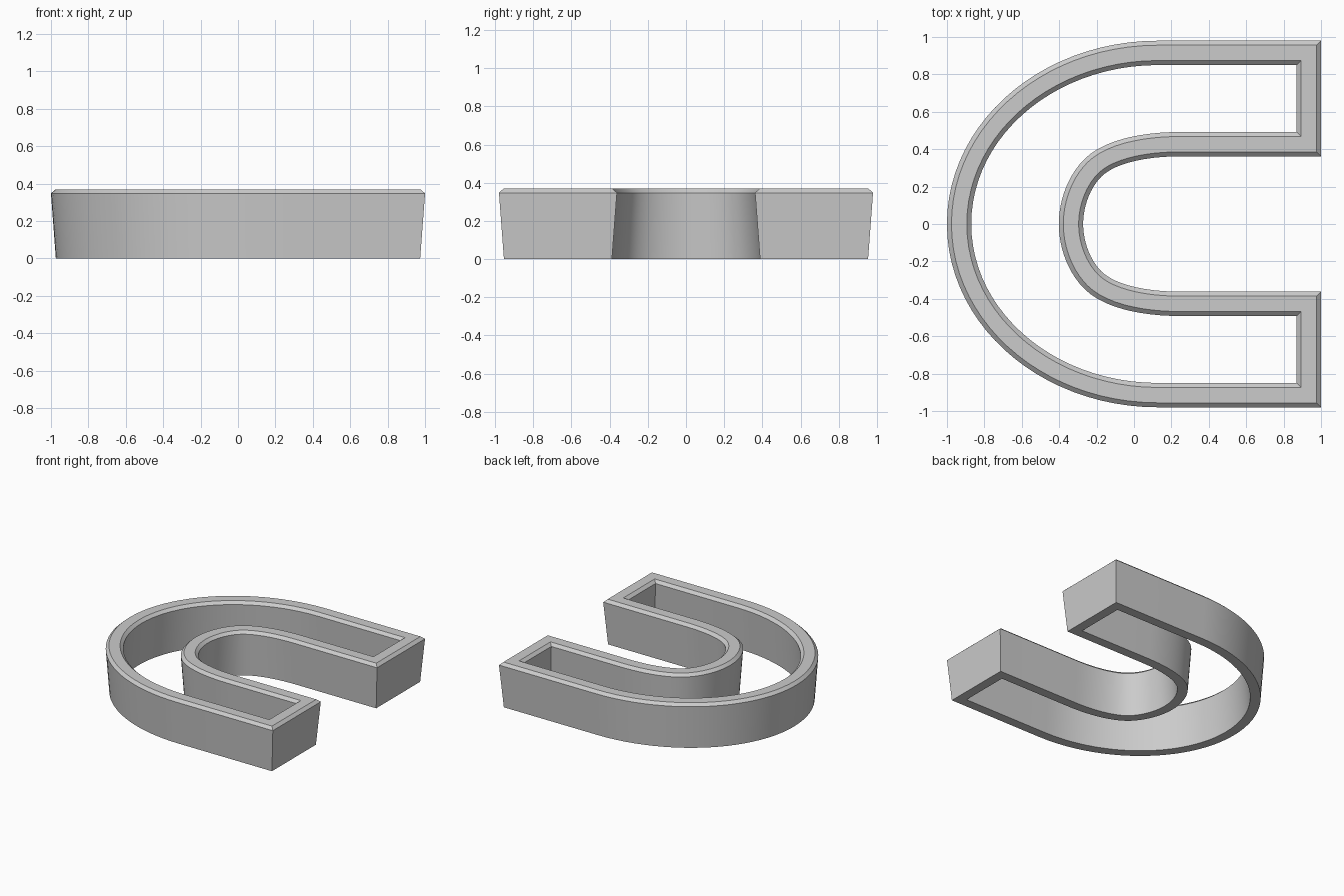
import bpy, bmesh
from mathutils import Vector
from mathutils.geometry import interpolate_bezier

if "Cube" in bpy.data.objects:
    bpy.data.objects.remove(bpy.data.objects["Cube"], do_unlink=True)

grey = bpy.data.materials.new("plain grey")
grey.use_nodes = True
colour = (0.6, 0.6, 0.6, 1)
grey.diffuse_color = colour
grey.node_tree.nodes["Principled BSDF"].inputs["Base Color"].default_value = colour


def bezier(points, count):
    return interpolate_bezier(*[Vector(p) for p in points], count)


def mirrored(half):
    """Join a half path ending on y = 0 with its mirror image."""
    return half + [Vector((p.x, -p.y)) for p in reversed(half[:-1])]


# Centreline: big outer bend, then the tighter inner bend, joined at the two arm ends
END, OUT, INN = 0.935, 0.915, 0.427
outer = [Vector((END, OUT))] + bezier(
    [(0.13, OUT), (-0.46, OUT), (-END, 0.505), (-END, 0)], 24)
inner = [Vector((END, INN))] + bezier(
    [(0.25, INN), (0.06, INN), (-0.13, 0.39), (-0.22, 0.3)], 12)
inner += bezier([(-0.22, 0.3), (-0.3, 0.22), (-0.337, 0.1), (-0.337, 0)], 12)[1:]
path = mirrored(outer) + mirrored(inner)[::-1]

# Wall section: tapers to the bottom, chamfered at the rim (offset, height)
section = [(0.065, 0.347), (0.041, 0.369), (-0.041, 0.369),
           (-0.065, 0.347), (-0.039, 0), (0.039, 0)]

# Sweep the section round the closed path with mitred corners
bm = bmesh.new()
rings = []
for i, p in enumerate(path):
    a = (p - path[i - 1]).normalized()
    b = (path[(i + 1) % len(path)] - p).normalized()
    na, nb = Vector((a.y, -a.x)), Vector((b.y, -b.x))
    miter = (na + nb) / (1 + na.dot(nb))
    rings.append([bm.verts.new((*(p + miter * d), z)) for d, z in section])
for i, ring in enumerate(rings):
    prev = rings[i - 1]
    for j in range(len(section)):
        bm.faces.new((prev[j - 1], prev[j], ring[j], ring[j - 1]))
bmesh.ops.recalc_face_normals(bm, faces=bm.faces)

mesh = bpy.data.meshes.new("horseshoe_wall")
bm.to_mesh(mesh)
bm.free()
mesh.materials.append(grey)
wall = bpy.data.objects.new("horseshoe_wall", mesh)
bpy.context.collection.objects.link(wall)

# Smooth bends, crisp chamfers and corners
bpy.ops.object.select_all(action='DESELECT')
wall.select_set(True)
bpy.context.view_layer.objects.active = wall
bpy.ops.object.shade_smooth_by_angle(angle=0.5)
